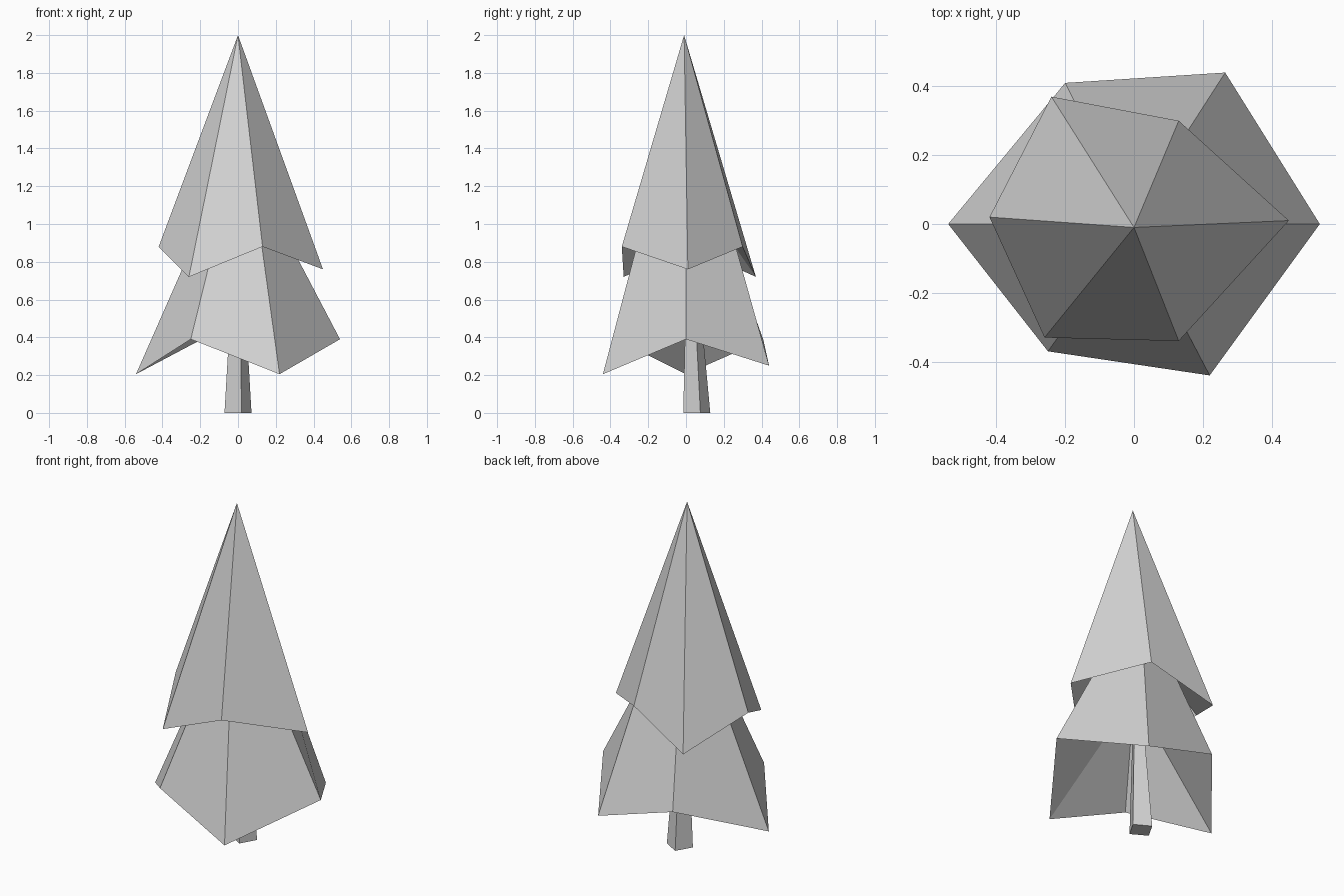
import bpy, math
from mathutils import Vector

cube = bpy.data.objects.get("Cube")
if cube:
    bpy.data.objects.remove(cube, do_unlink=True)

# One plain grey for the whole tree
grey = bpy.data.materials.new("light grey")
grey.use_nodes = True
colour = (0.65, 0.65, 0.65, 1)
grey.diffuse_color = colour
grey.node_tree.nodes["Principled BSDF"].inputs["Base Color"].default_value = colour


def build(name, verts, faces):
    mesh = bpy.data.meshes.new(name)
    mesh.from_pydata(verts, [], faces)
    mesh.materials.append(grey)
    obj = bpy.data.objects.new(name, mesh)
    bpy.context.collection.objects.link(obj)
    return obj


def tier(name, rim, hub, tip=None, top=None):
    """Skirt of branches: jagged rim, hollow underside rising to a hub,
    and sides that meet at a tip or at a smaller top ring."""
    n = len(rim)
    pairs = [(i, (i + 1) % n) for i in range(n)]
    verts = list(rim) + [hub]
    faces = [(j, i, n) for i, j in pairs]
    base = n + 1
    if tip:
        verts.append(tip)
        faces += [(i, j, base) for i, j in pairs]
    else:
        verts += top
        faces += [(i, j, base + j, base + i) for i, j in pairs]
        faces.append(tuple(range(base, base + n)))
    return build(name, verts, faces)


# Upper branches: a tall cone with a zigzag rim
upper_rim = [(-.42, .02, .88), (-.26, -.33, .72), (.13, -.34, .88),
             (.45, .01, .76), (.13, .30, .88), (-.24, .37, .72)]
tier("upper_branches", upper_rim, (0, 0, 1.25), tip=(0, -.01, 2))

# Lower branches: a wider skirt tucked under the cone
lower_rim = [(-.54, 0, .205), (-.25, -.37, .39), (.22, -.44, .205),
             (.54, 0, .39), (.265, .44, .25), (-.20, .41, .385)]
lower_top = [(-.19, 0, 1), (-.10, -.16, 1), (.11, -.23, 1),
             (.22, 0, 1), (.13, .23, 1), (-.09, .19, 1)]
tier("lower_branches", lower_rim, (0, 0, .85), top=lower_top)


# Trunk: a leaning, tapered square post
def square(centre, radius):
    turn = math.radians(-75)
    return [Vector(centre) + radius * Vector((math.cos(turn + k * math.pi / 2),
                                              math.sin(turn + k * math.pi / 2), 0))
            for k in range(4)]


sides = [(k, (k + 1) % 4, 4 + (k + 1) % 4, 4 + k) for k in range(4)]
build("trunk", square((0, .057, 0), .074) + square((0, .025, .9), .02),
      sides + [(3, 2, 1, 0), (4, 5, 6, 7)])
